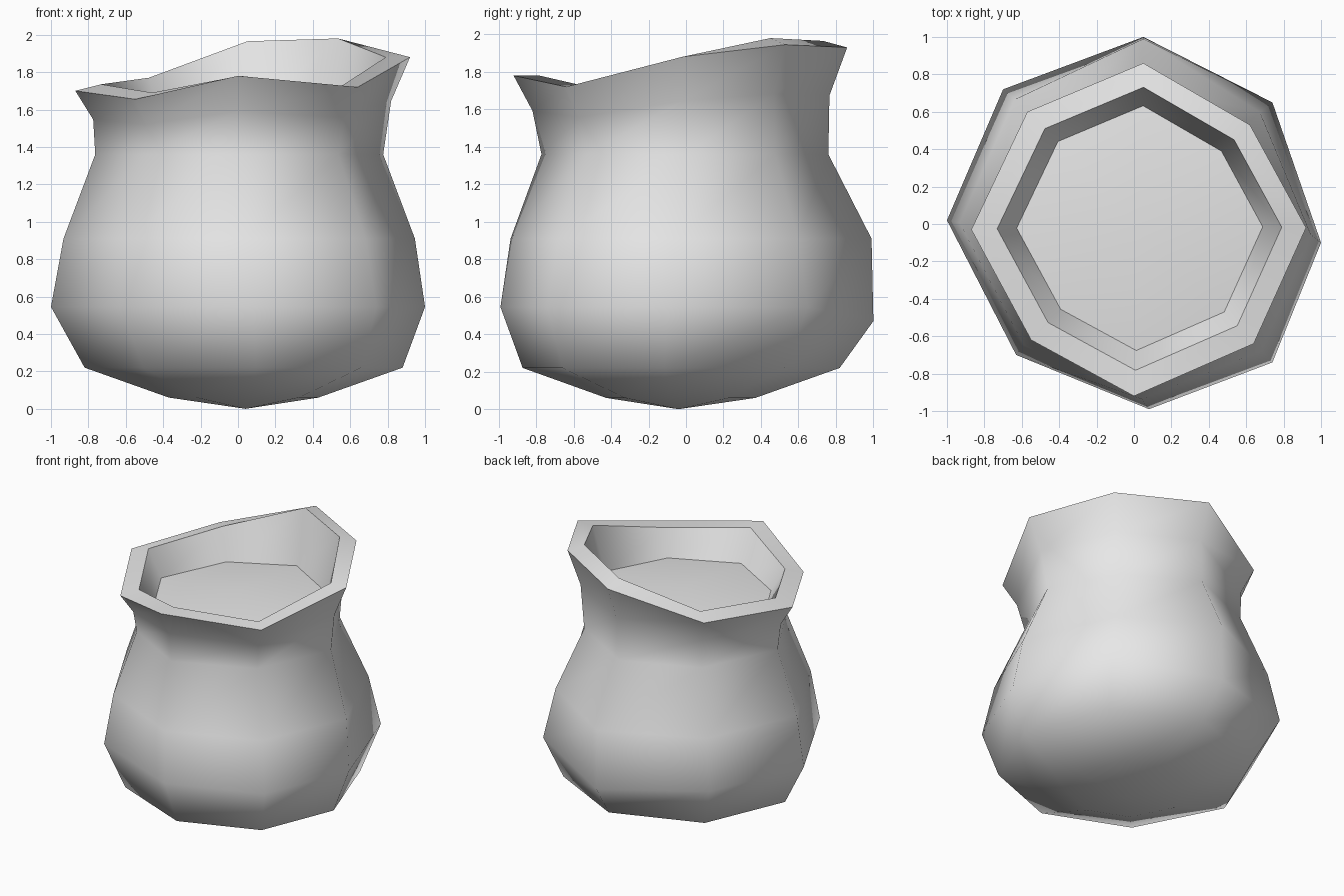
import bpy
import bmesh
import math

if "Cube" in bpy.data.objects:
    bpy.data.objects.remove(bpy.data.objects["Cube"], do_unlink=True)

clay = bpy.data.materials.new("pale grey clay")
clay.use_nodes = True
clay.diffuse_color = (0.8, 0.8, 0.8, 1)
clay.node_tree.nodes["Principled BSDF"].inputs["Base Color"].default_value = (0.8, 0.8, 0.8, 1)

# Hand-shaped octagons, counter-clockwise from the back: belly plan, and rim plan with height
BELLY = [(0.05, 1.0), (-0.7, 0.72), (-1.0, 0.02), (-0.63, -0.7),
         (0.08, -0.99), (0.74, -0.74), (1.0, -0.1), (0.74, 0.65)]
RIM = [(0.05, 0.86, 1.93), (-0.57, 0.6, 1.74), (-0.87, -0.03, 1.7), (-0.55, -0.62, 1.655),
       (0.0, -0.92, 1.78), (0.64, -0.64, 1.72), (0.92, -0.02, 1.88), (0.62, 0.53, 1.945)]
LIP_RISE = [0.035, 0.03, 0.035, 0.035, 0.0, 0.005, 0.0, 0.035]


def belly_ring(scale, z, dx=0.0, dy=0.0):
    return [(x * scale + dx, y * scale + dy, z) for x, y in BELLY]


def rim_ring(scale, height, dx=0.0, dy=0.0):
    """Ring following the rim plan; height maps the rim height to a z value."""
    return [(x * scale + dx, y * scale + dy, height(z)) for x, y, z in RIM]


def mix(a, b, t):
    return [tuple(p + (q - p) * t for p, q in zip(u, v)) for u, v in zip(a, b)]


neck = rim_ring(0.86, lambda z: 1.36, -0.015, 0.02)
lip = [(x, y, z + rise) for (x, y, z), rise in zip(rim_ring(0.85, lambda z: z, 0.008), LIP_RISE)]
belly = belly_ring(1.0, 0.545)
belly[0] = (0.05, 1.0, 0.47)
shoulder = mix(belly_ring(0.945, 0.91), rim_ring(1.04, lambda z: 0.91, -0.01, 0.02), 0.4)
shoulder[0] = (0.05, 0.99, 0.91)

# Rings from the base, up the outside, over the rim and down to the inner surface
rings = [
    belly_ring(0.4, 0.06, 0.03, -0.03),
    belly_ring(0.85, 0.22, 0.03, -0.03),
    belly,
    shoulder,
    neck,
    rim_ring(0.89, lambda z: 1.36 + (z - 1.36) * 0.55),
    rim_ring(1.0, lambda z: z),
    lip,
    rim_ring(0.735, lambda z: 1.55 + (z - 1.8) * 0.1, 0.012),
]

bm = bmesh.new()
loops = [[bm.verts.new(p) for p in ring] for ring in rings]
n = len(BELLY)
for low, high in zip(loops, loops[1:]):
    for i in range(n):
        j = (i + 1) % n
        bm.faces.new((low[i], low[j], high[j], high[i]))

# Shallow cones close the base and the inside
base = bm.verts.new((0.04, -0.04, 0.0))
fill = bm.verts.new((0.02, -0.02, 1.62))
for i in range(n):
    j = (i + 1) % n
    bm.faces.new((loops[0][j], loops[0][i], base))
    bm.faces.new((loops[-1][i], loops[-1][j], fill))
bmesh.ops.recalc_face_normals(bm, faces=bm.faces)

mesh = bpy.data.meshes.new("pot")
bm.to_mesh(mesh)
bm.free()
mesh.materials.append(clay)
pot = bpy.data.objects.new("pot", mesh)
bpy.context.collection.objects.link(pot)
bpy.context.view_layer.objects.active = pot
pot.select_set(True)
bpy.ops.object.shade_smooth_by_angle(angle=math.radians(58))
